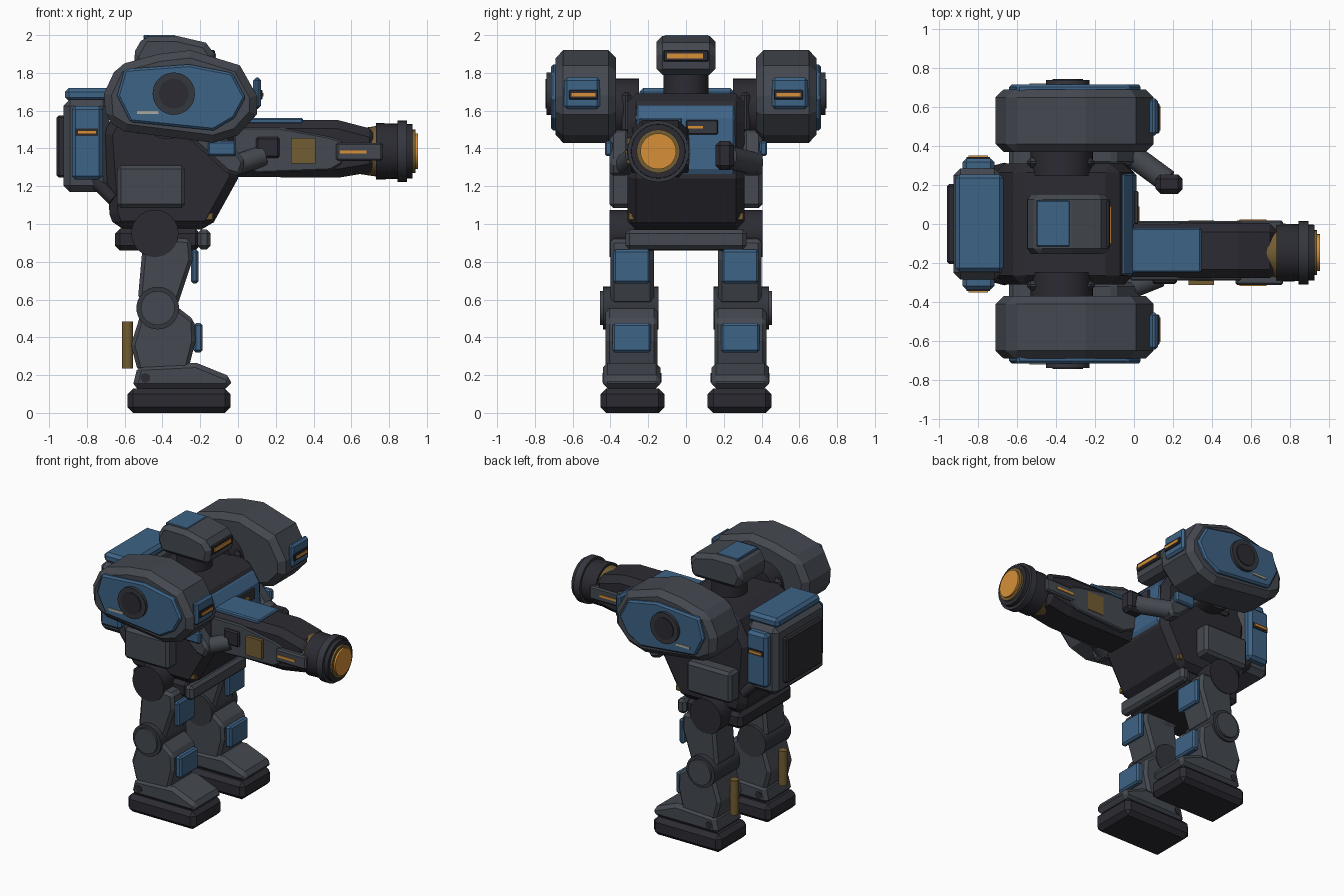
import bpy
import bmesh
from mathutils import Vector

if "Cube" in bpy.data.objects:
    bpy.data.objects.remove(bpy.data.objects["Cube"])


def material(name, r, g, b):
    mat = bpy.data.materials.new(name)
    mat.use_nodes = True
    colour = (r, g, b, 1)
    mat.diffuse_color = colour
    mat.node_tree.nodes["Principled BSDF"].inputs["Base Color"].default_value = colour
    return mat


grey = material("armour grey", .058, .066, .08)
dark = material("frame dark", .024, .024, .032)
steel = material("dark steel", .034, .038, .048)
blue = material("armour blue", .048, .125, .24)
gold = material("glowing amber", .68, .28, .04)
brass = material("brass", .17, .11, .033)
pale = material("pale marking", .4, .4, .34)


def finish(bm, name, mat, bevel, mirror, smooth=False):
    """Turn a bmesh in world space into an object, chamfered and mirrored on demand."""
    bmesh.ops.recalc_face_normals(bm, faces=bm.faces[:])
    mesh = bpy.data.meshes.new(name)
    bm.to_mesh(mesh)
    bm.free()
    mesh.materials.append(mat)
    obj = bpy.data.objects.new(name, mesh)
    bpy.context.collection.objects.link(obj)
    if smooth:
        bpy.ops.object.select_all(action="DESELECT")
        obj.select_set(True)
        bpy.context.view_layer.objects.active = obj
        bpy.ops.object.shade_smooth_by_angle()
    if bevel:
        mod = obj.modifiers.new("Chamfer", "BEVEL")
        mod.width = bevel
        mod.segments = 1
        mod.limit_method = "ANGLE"
        mod.angle_limit = .8
    if mirror:
        mod = obj.modifiers.new("Mirror", "MIRROR")
        mod.use_axis = (False, True, False)
        mod.use_mirror_merge = False
    return obj


def prism(name, mat, profile, y, bevel=.015, mirror=False):
    """Extrude an x-z profile between two y values."""
    bm = bmesh.new()
    near, far = ([bm.verts.new((px, side, pz)) for px, pz in profile] for side in y)
    bm.faces.new(near)
    bm.faces.new(far)
    for i in range(len(profile)):
        bm.faces.new((near[i - 1], near[i], far[i], far[i - 1]))
    return finish(bm, name, mat, bevel, mirror)


def box(name, mat, x, y, z, bevel=.015, mirror=False):
    corners = [(x[0], z[0]), (x[1], z[0]), (x[1], z[1]), (x[0], z[1])]
    return prism(name, mat, corners, y, bevel, mirror)


def rod(name, mat, start, end, radius, mirror=False, tip=None):
    """Cylinder or cone between two points."""
    a, b = Vector(start), Vector(end)
    bm = bmesh.new()
    bmesh.ops.create_cone(bm, cap_ends=True, segments=32, radius1=radius,
                          radius2=tip or radius, depth=(b - a).length)
    turn = (b - a).to_track_quat("Z", "Y").to_matrix()
    for v in bm.verts:
        v.co = turn @ v.co + (a + b) / 2
    return finish(bm, name, mat, 0, mirror, smooth=True)


# Legs
box("sole", dark, (-.585, -.04), (.115, .452), (0, .13), .03, True)
foot = [(-.56, .13), (-.04, .13), (-.035, .19), (-.22, .265), (-.53, .25)]
prism("foot", grey, foot, (.135, .44), .025, True)
rod("ankle_bolt", dark, (-.49, .13, .185), (-.49, .443, .185), .025, True)
shin = [(-.53, .22), (-.265, .22), (-.225, .38), (-.23, .49), (-.32, .56),
        (-.51, .54), (-.567, .36)]
prism("shin", grey, shin, (.15, .425), .02, True)
thigh = [(-.53, .6), (-.32, .57), (-.24, .81), (-.25, .92), (-.5, .94)]
prism("thigh", grey, thigh, (.17, .4), .02, True)
rod("knee_joint", steel, (-.425, .145, .555), (-.425, .44, .555), .113, True)
rod("knee_cap", grey, (-.425, .44, .555), (-.425, .455, .555), .09, True)
rod("hip_joint", dark, (-.44, .17, .95), (-.44, .405, .95), .125, True)
box("thigh_plate", blue, (-.25, -.21), (.19, .385), (.685, .865), .012, True)
box("shin_plate", blue, (-.235, -.187), (.185, .39), (.32, .475), .012, True)
rod("heel_piston", brass, (-.585, .28, .235), (-.585, .28, .485), .03, True)

# Pelvis
box("pelvis", dark, (-.65, -.2), (-.3, .3), (.86, .975), .025)
box("pelvis_front", grey, (-.215, -.145), (-.32, .32), (.865, .97), .02)

# Torso
torso = [(-.65, .97), (-.15, .97), (0, 1.24), (-.01, 1.55), (-.1, 1.69),
         (-.6, 1.69), (-.71, 1.48), (-.68, 1.05)]
prism("torso", dark, torso, (-.31, .31), .045)
chest = [(-.11, 1.635), (-.06, 1.635), (-.005, 1.56), (.012, 1.29), (-.03, 1.21), (-.12, 1.21)]
prism("chest_plate", blue, chest, (-.27, .265), .015)
box("chest_light_housing", steel, (0, .022), (0, .17), (1.475, 1.55), .005)
box("chest_light", gold, (.018, .027), (.01, .09), (1.505, 1.52), 0)
box("hull_light", brass, (-.18, -.13), (.265, .308), (1.02, 1.06), .005, True)
box("hip_guard", grey, (-.64, -.28), (.27, .405), (1.085, 1.31), .02, True)
rod("waist_hose", dark, (-.77, .25, 1.24), (-.66, .28, 1.13), .035, True)

# Backpack
box("backpack", grey, (-.925, -.68), (-.285, .285), (1.17, 1.66), .035)
box("backpack_lid", blue, (-.915, -.67), (-.245, .255), (1.65, 1.72), .02)
box("backpack_back", dark, (-.96, -.9), (-.205, .205), (1.245, 1.575), .012)
box("backpack_pod", blue, (-.88, -.715), (.26, .337), (1.235, 1.625), .02, True)
box("pod_light_frame", dark, (-.86, -.74), (.33, .343), (1.465, 1.505), 0, True)
box("pod_light", gold, (-.85, -.75), (.34, .352), (1.477, 1.495), 0, True)

# Shoulders
rod("shoulder_joint", dark, (-.37, .25, 1.61), (-.37, .4, 1.61), .16, True)
box("shoulder_bracket", steel, (-.55, -.2), (.29, .34), (1.48, 1.7), .02, True)
shoulder = [(-.71, 1.69), (-.64, 1.84), (-.42, 1.9), (-.25, 1.92), (.01, 1.84), (.1, 1.68),
            (.1, 1.58), (0, 1.47), (-.13, 1.43), (-.6, 1.49), (-.7, 1.55)]
prism("shoulder_pod", grey, shoulder, (.37, .69), .04, True)
panel = [(-.64, 1.68), (-.6, 1.82), (-.26, 1.845), (-.03, 1.8), (.04, 1.67),
         (-.02, 1.56), (-.13, 1.495), (-.57, 1.54)]
prism("shoulder_panel", blue, panel, (.67, .715), .012, True)
rod("shoulder_ring", steel, (-.34, .7, 1.69), (-.34, .738, 1.69), .112, True)
rod("shoulder_cap", dark, (-.34, .7, 1.69), (-.34, .745, 1.69), .078, True)
box("shoulder_marking", pale, (-.535, -.42), (.712, .722), (1.582, 1.598), 0, True)
box("shoulder_front", blue, (.08, .122), (.455, .645), (1.61, 1.775), .015, True)
box("shoulder_light_frame", dark, (.11, .13), (.465, .62), (1.66, 1.71), .004, True)
box("shoulder_light", gold, (.125, .135), (.48, .605), (1.675, 1.693), 0, True)

# Head
rod("neck", dark, (-.35, 0, 1.65), (-.35, 0, 1.83), .12)
head = [(-.52, 1.79), (-.14, 1.79), (-.125, 1.9), (-.17, 1.96), (-.32, 1.995),
        (-.5, 1.995), (-.56, 1.89)]
prism("head", grey, head, (-.155, .155), .03)
box("head_top_plate", blue, (-.5, -.33), (-.115, .12), (1.98, 2), .004)
box("visor_frame", dark, (-.15, -.122), (-.12, .12), (1.86, 1.92), .005)
box("visor", gold, (-.13, -.116), (-.1, .09), (1.877, 1.903), 0)

# Arms
upper_arm = [(-.28, 1.47), (-.1, 1.5), (.04, 1.33), (.01, 1.25), (-.06, 1.27)]
prism("upper_arm", grey, upper_arm, (.3, .405), .02, True)
box("elbow_plate", blue, (-.16, -.01), (.39, .43), (1.36, 1.44), .01, True)
rod("left_forearm", grey, (-.02, .36, 1.32), (.17, .22, 1.355), .06)
box("left_hand", dark, (.11, .25), (.155, .255), (1.285, 1.44), .025)
rod("right_forearm", grey, (-.02, -.33, 1.31), (.13, -.27, 1.36), .055)
box("right_hand", dark, (.095, .22), (-.308, -.24), (1.35, 1.46), .01)

# Cannon
body = [(-.08, 1.25), (.53, 1.245), (.74, 1.28), (.74, 1.495), (.53, 1.55), (-.08, 1.55)]
prism("cannon_body", dark, body, (-.278, .005), .045)
side = [(-.02, 1.33), (.1, 1.27), (.49, 1.285), (.55, 1.32), (.55, 1.44), (.49, 1.46),
        (.22, 1.51), (-.02, 1.51)]
prism("cannon_side_right", grey, side, (-.29, -.25), .008)
prism("cannon_side_left", grey, side, (-.03, .015), .008)
box("cannon_top_plate", blue, (-.02, .345), (-.25, -.02), (1.53, 1.562), .008)
for label, inner, outer in (("right", -.147, -1), ("left", -.147, 1)):
    # Panels stacked outward on each flank
    def flank(near, far):
        return tuple(sorted((inner + outer * near, inner + outer * far)))
    box("cannon_vent_" + label, brass, (.28, .41), flank(.1, .166), (1.32, 1.455), 0)
    box("cannon_lamp_panel_" + label, grey, (.52, .765), flank(.1, .166), (1.335, 1.43), .01)
    box("cannon_lamp_" + label, gold, (.54, .68), flank(.16, .171), (1.373, 1.39), 0)


def barrel(name, mat, x, radius, tip=None):
    return rod(name, mat, (x[0], -.147, 1.385), (x[1], -.147, 1.385), radius, tip=tip)


barrel("muzzle_collar", brass, (.64, .74), .12, .135)
barrel("muzzle", dark, (.73, .925), .15, .143)
barrel("muzzle_ring", steel, (.845, .895), .163)
barrel("muzzle_rim", brass, (.9, .94), .115)
barrel("muzzle_lens", gold, (.9, .953), .095)
